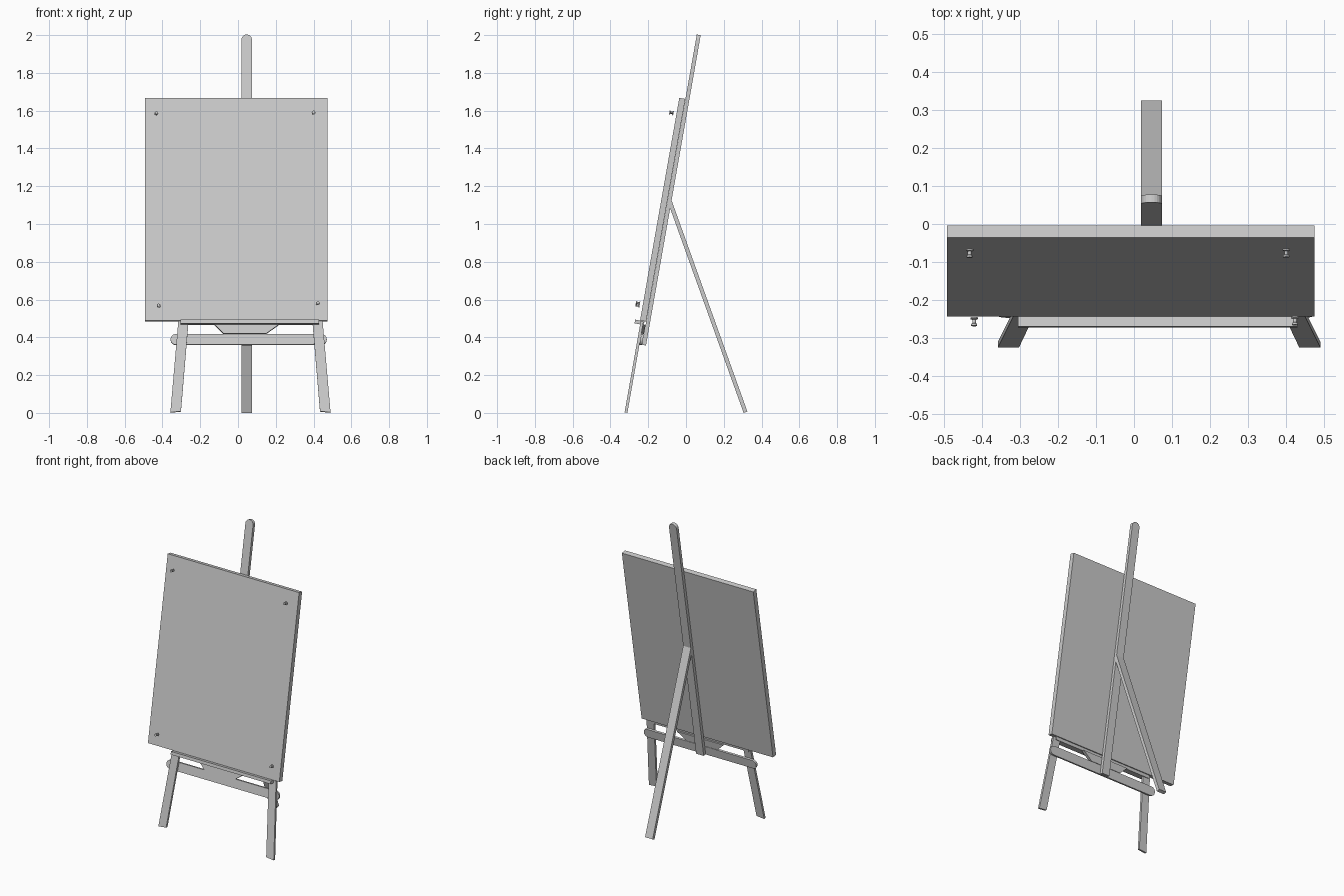
import bpy, bmesh, math
from mathutils import Matrix, Vector

cube = bpy.data.objects.get("Cube")
if cube:
    bpy.data.objects.remove(cube, do_unlink=True)

mat = bpy.data.materials.new("plain_grey")
mat.use_nodes = True
grey = (0.6, 0.6, 0.6, 1)
mat.diffuse_color = grey
mat.node_tree.nodes["Principled BSDF"].inputs["Base Color"].default_value = grey

# Leaning frame: local x across, local y up the easel, local z towards the front
TILT = math.radians(10)
LEAN = Matrix.Translation((0, -0.325, 0.003)) @ Matrix.Rotation(math.pi / 2 - TILT, 4, 'X')
MID = 0.046


def extrude(name, outline, near, far, frame=LEAN):
    """Extrude a flat outline between two depths behind the front plane."""
    bm = bmesh.new()
    face = bm.faces.new([bm.verts.new((x, y, -near)) for x, y in outline])
    new = bmesh.ops.extrude_face_region(bm, geom=[face])["geom"]
    verts = [v for v in new if isinstance(v, bmesh.types.BMVert)]
    bmesh.ops.translate(bm, verts=verts, vec=(0, 0, near - far))
    bmesh.ops.recalc_face_normals(bm, faces=bm.faces)
    return finish(name, bm, frame)


def finish(name, bm, frame):
    mesh = bpy.data.meshes.new(name)
    bm.to_mesh(mesh)
    bm.free()
    mesh.transform(frame)
    mesh.materials.append(mat)
    obj = bpy.data.objects.new(name, mesh)
    bpy.context.collection.objects.link(obj)
    return obj


def box(x0, x1, y0, y1):
    return [(x0, y0), (x1, y0), (x1, y1), (x0, y1)]


def arc(cx, cy, r, start, end, steps=12):
    angles = [math.radians(start + (end - start) * i / steps) for i in range(steps + 1)]
    return [(cx + r * math.cos(a), cy + r * math.sin(a)) for a in angles]


# Drawing board
extrude("board", box(-0.492, 0.474, 0.493, 1.69), -0.004, 0.0285)

# Centre mast with a rounded top
extrude("mast", [(MID - 0.028, 0.368), (MID + 0.028, 0.368)]
        + arc(MID, 2.008, 0.028, 0, 180), 0.029, 0.05)

# Splayed front legs, mirrored about the centre of the stand
CENTRE = 0.066
for side, name in ((-1, "front_leg_right"), (1, "front_leg_left")):
    outline = [(0.368, 0.006), (0.424, 0.0), (0.382, 0.49), (0.328, 0.49)]
    extrude(name, [(CENTRE + side * x, y) for x, y in outline], 0, 0.015)

# Cross brace with rounded ends
extrude("cross_brace", arc(0.441, 0.395, 0.029, -90, 90)
        + arc(-0.328, 0.395, 0.029, 90, 270), 0.015, 0.029)

# Tray and the tapered block beneath it
extrude("tray", box(-0.305, 0.43, 0.473, 0.493), -0.03, 0.02)
extrude("tray_block", [(-0.077, 0.426), (0.15, 0.426), (0.218, 0.475), (-0.126, 0.475)],
        0.008, 0.029)

# Rear leg, outlined from the side and extruded across
SIDE = Matrix(((0, 0, -1, 0), (1, 0, 0, 0), (0, 1, 0, 0), (0, 0, 0, 1)))
extrude("rear_leg", [(0.305, 0), (0.325, 0.007), (-0.078, 1.13), (-0.09, 1.1)],
        MID - 0.028, MID + 0.028, SIDE)

# Push pins: flange, waist and head along the front normal
PIN = [(0.010, 0.02), (0.010, 0.024), (0.005, 0.026), (0.005, 0.035),
       (0.008, 0.037), (0.008, 0.042)]
SIDES = 12
for i, (x, y) in enumerate([(-0.432, 1.603), (0.4, 1.607), (-0.42, 0.569), (0.423, 0.582)]):
    bm = bmesh.new()
    rings = [[bm.verts.new((x + r * math.cos(math.tau * k / SIDES),
                            y + r * math.sin(math.tau * k / SIDES), h))
              for k in range(SIDES)] for r, h in PIN]
    for low, high in zip(rings, rings[1:]):
        for k in range(SIDES):
            n = (k + 1) % SIDES
            bm.faces.new((low[k], low[n], high[n], high[k]))
    bm.faces.new(rings[0][::-1])
    bm.faces.new(rings[-1])
    finish(f"push_pin_{i + 1}", bm, LEAN)
